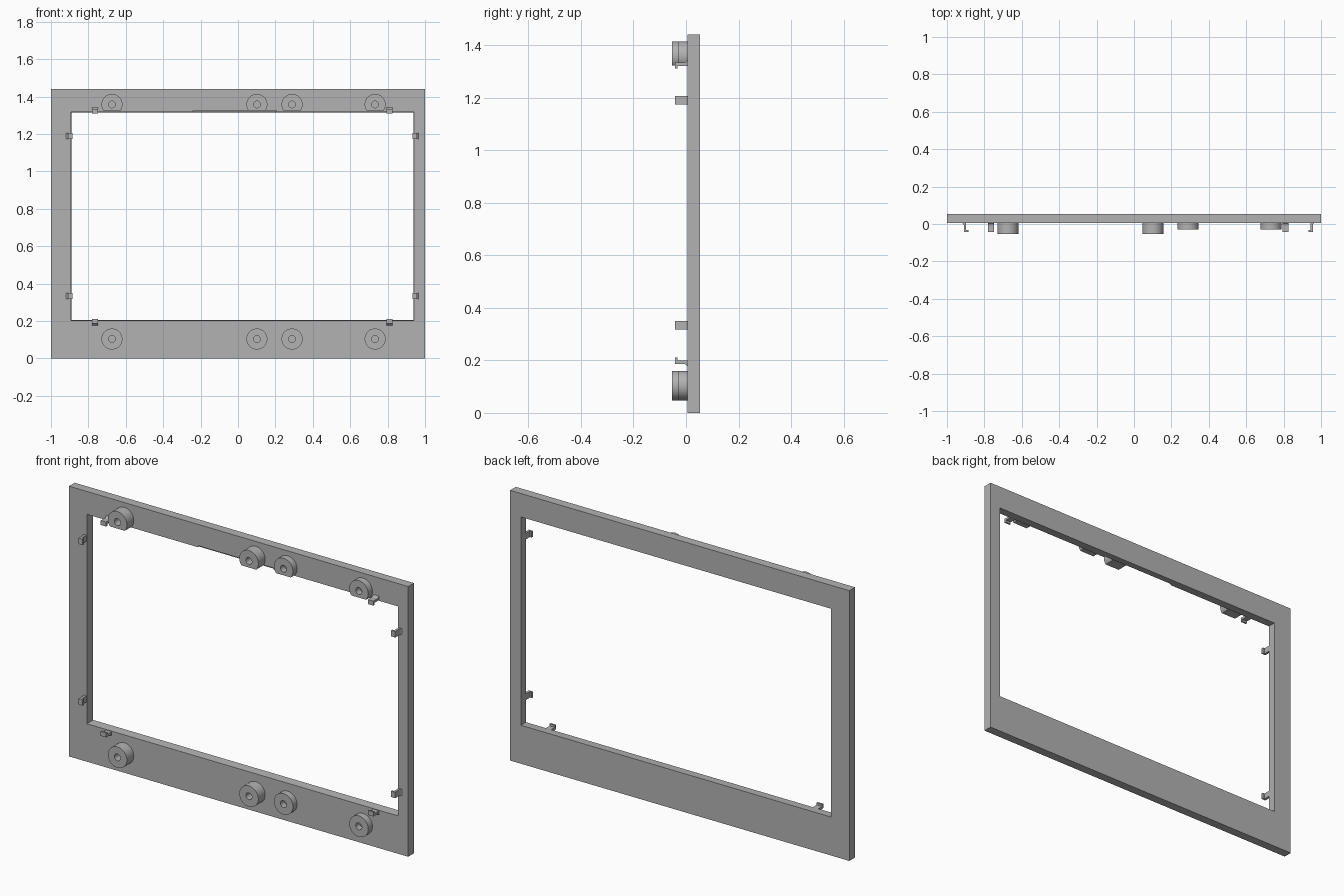
import bpy, bmesh, math

if "Cube" in bpy.data.objects:
    bpy.data.objects.remove(bpy.data.objects["Cube"], do_unlink=True)

grey = bpy.data.materials.new("plain grey")
grey.use_nodes = True
GREY = (0.45, 0.45, 0.45, 1)
grey.diffuse_color = GREY
grey.node_tree.nodes["Principled BSDF"].inputs["Base Color"].default_value = GREY

FRONT, BACK = 0.005, 0.053
LEFT, RIGHT, LOW, HIGH = -0.894, 0.94, 0.202, 1.318


def finish(name, bm, smooth=False):
    bmesh.ops.recalc_face_normals(bm, faces=bm.faces)
    mesh = bpy.data.meshes.new(name)
    bm.to_mesh(mesh)
    bm.free()
    mesh.materials.append(grey)
    obj = bpy.data.objects.new(name, mesh)
    bpy.context.collection.objects.link(obj)
    if smooth:
        bpy.ops.object.select_all(action="DESELECT")
        obj.select_set(True)
        bpy.context.view_layer.objects.active = obj
        bpy.ops.object.shade_smooth_by_angle(angle=math.radians(35))
    return obj


def loft(bm, loops, closed=False):
    """Skin a list of equal-length point loops with quads."""
    rings = [[bm.verts.new(p) for p in loop] for loop in loops]
    pairs = list(zip(rings, rings[1:]))
    if closed:
        pairs.append((rings[-1], rings[0]))
    for a, b in pairs:
        for i in range(len(a)):
            j = (i + 1) % len(a)
            bm.faces.new((a[i], a[j], b[j], b[i]))
    return rings


def rect(x0, x1, z0, z1, y):
    return [(x0, y, z0), (x1, y, z0), (x1, y, z1), (x0, y, z1)]


# Flat frame with a slightly narrowing window
bm = bmesh.new()
lip = 0.003
loft(bm, [rect(-1, 1, 0, 1.44, FRONT),
          rect(LEFT, RIGHT, LOW, HIGH, FRONT),
          rect(LEFT + lip, RIGHT - lip, LOW + lip, HIGH - lip, BACK),
          rect(-1, 1, 0, 1.44, BACK)], closed=True)
frame = finish("frame", bm)

# Shallow notch in the front of the window's top edge
bm = bmesh.new()
rings = loft(bm, [rect(-0.24, 0.205, HIGH - 0.03, HIGH + 0.008, y)
                  for y in (FRONT - 0.02, FRONT + 0.01)])
for ring in rings:
    bm.faces.new(ring)
cutter = finish("notch_cutter", bm)
cutter.hide_render = True
cutter.hide_set(True)
cut = frame.modifiers.new("notch", "BOOLEAN")
cut.operation = "DIFFERENCE"
cut.solver = "EXACT"
cut.object = cutter


# Round bosses with blind screw holes; the upper row is trimmed flat below
def boss(name, x, z, tip, floor):
    def circle(r, y):
        angles = [math.tau * i / 64 for i in range(64)]
        return [(x + r * math.cos(a), y, max(z + r * math.sin(a), floor))
                for a in angles]
    bm = bmesh.new()
    rings = loft(bm, [circle(0.056, FRONT + 0.002), circle(0.056, tip),
                      circle(0.018, tip), circle(0.018, FRONT - 0.001)])
    bm.faces.new(rings[0])
    bm.faces.new(rings[-1])
    finish(name, bm, smooth=True)


for i, (x, tip) in enumerate([(-0.674, -0.053), (0.101, -0.053),
                              (0.289, -0.03), (0.733, -0.03)], 1):
    boss(f"lower_boss_{i}", x, 0.104, tip, 0)
    boss(f"upper_boss_{i}", x, 1.358, tip, HIGH + 0.005)


# Hooked clips: u points into the window, w runs along its edge
PROFILE = [(-0.026, FRONT + 0.001), (-0.019, 0.001), (-0.016, -0.007),
           (-0.016, -0.042), (0.008, -0.042), (0.008, -0.032),
           (-0.003, -0.032), (-0.003, FRONT + 0.001)]


def clip(name, place):
    bm = bmesh.new()
    for ring in loft(bm, [[place(u, y, w) for u, y in PROFILE]
                          for w in (-0.016, 0.016)]):
        bm.faces.new(ring)
    finish(name, bm)


for label, z in (("lower", 0.334), ("upper", 1.19)):
    clip(f"{label}_right_clip", lambda u, y, w: (LEFT + u, y, z + w))
    clip(f"{label}_left_clip", lambda u, y, w: (RIGHT - u, y, z + w))
for label, x in (("right", -0.764), ("left", 0.811)):
    clip(f"bottom_{label}_clip", lambda u, y, w: (x + w, y, LOW + u))
    clip(f"top_{label}_clip", lambda u, y, w: (x + w, y, HIGH - u))
